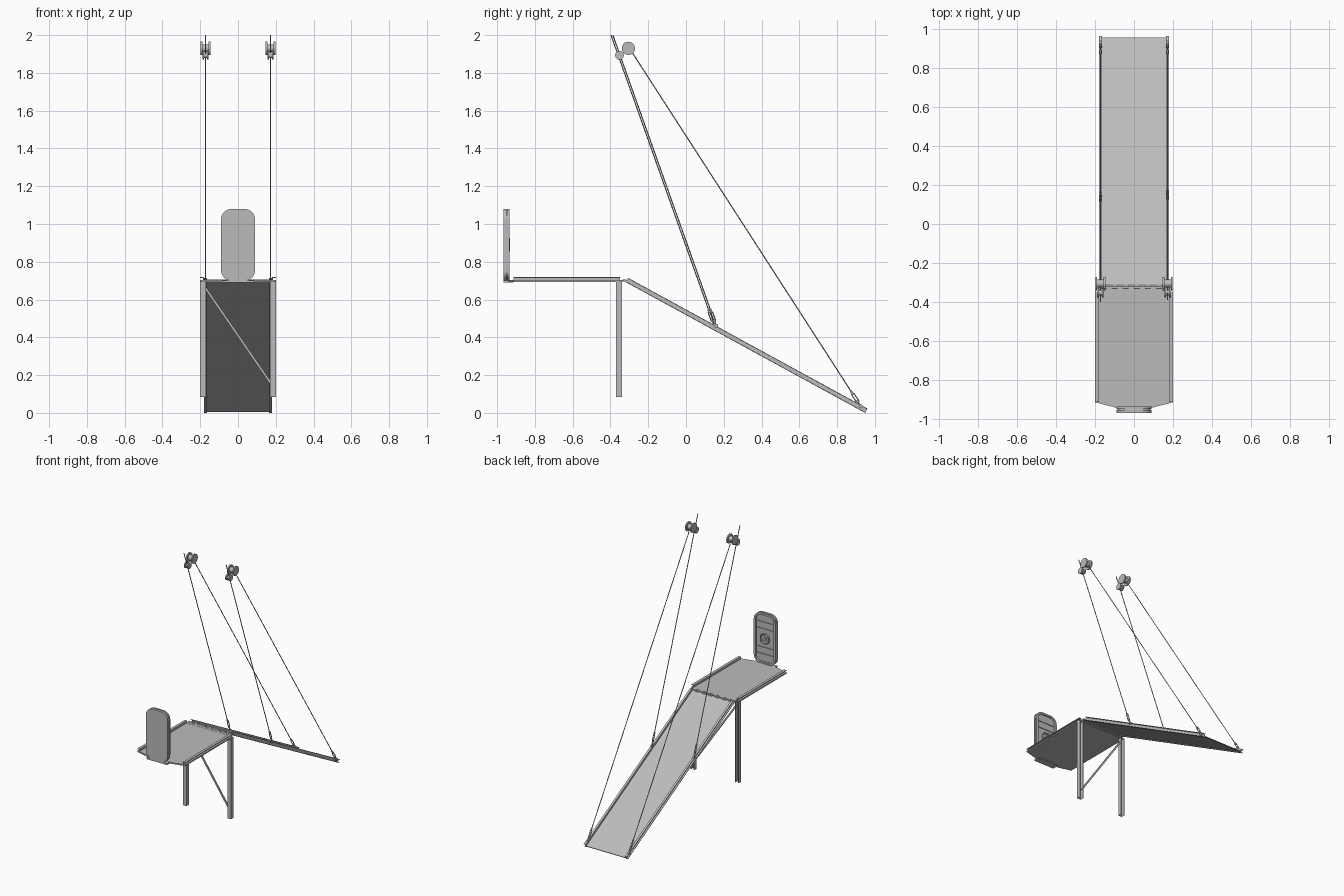
import bpy, bmesh, math
from mathutils import Vector, Matrix

if "Cube" in bpy.data.objects:
    bpy.data.objects.remove(bpy.data.objects["Cube"])

grey = bpy.data.materials.new("plain_grey")
grey.use_nodes = True
COLOUR = (0.5, 0.5, 0.5, 1)
grey.diffuse_color = COLOUR
grey.node_tree.nodes["Principled BSDF"].inputs["Base Color"].default_value = COLOUR

X, Y, Z = Vector((1, 0, 0)), Vector((0, 1, 0)), Vector((0, 0, 1))


def extrude(name, profile, start, end, up=Z, recess=None):
    """Sweep a flat profile (side, up) from start to end; optionally sink the end face."""
    start, end = Vector(start), Vector(end)
    d = (end - start).normalized()
    side = d.cross(up).normalized()
    up = side.cross(d)
    bm = bmesh.new()
    a = [bm.verts.new(start + side * p + up * q) for p, q in profile]
    b = [bm.verts.new(end + side * p + up * q) for p, q in profile]
    n = len(a)
    for i in range(n):
        bm.faces.new((a[i], a[(i + 1) % n], b[(i + 1) % n], b[i]))
    bm.faces.new(a)
    cap = bm.faces.new(b)
    bmesh.ops.recalc_face_normals(bm, faces=bm.faces)
    if recess:
        bmesh.ops.inset_region(bm, faces=[cap], thickness=recess[0])
        bmesh.ops.inset_region(bm, faces=[cap], thickness=0.002)
        bmesh.ops.translate(bm, verts=cap.verts, vec=-d * recess[1])
    mesh = bpy.data.meshes.new(name)
    bm.to_mesh(mesh)
    bm.free()
    mesh.materials.append(grey)
    ob = bpy.data.objects.new(name, mesh)
    bpy.context.collection.objects.link(ob)
    return ob


def rect(x0, x1, y0, y1):
    return [(x0, y0), (x1, y0), (x1, y1), (x0, y1)]


def circle(r, n=24):
    return [(r * math.cos(math.tau * i / n), r * math.sin(math.tau * i / n)) for i in range(n)]


def rounded(w, h, r, cz):
    pts = []
    for k, (sx, sz) in enumerate([(1, 1), (-1, 1), (-1, -1), (1, -1)]):
        for i in range(9):
            t = math.pi / 2 * (k + i / 8)
            pts.append((sx * (w - r) + r * math.cos(t), cz + sz * (h - r) + r * math.sin(t)))
    return pts


def channel(s, x0, x1, h, t=0.004):
    """C section, web at x0 and open towards x1."""
    pts = [(x0, -h), (x1, -h), (x1, t - h), (x0 + t, t - h),
           (x0 + t, h - t), (x1, h - t), (x1, h), (x0, h)]
    return [(s * p, q) for p, q in pts]


def rod(name, a, b, r, n=8):
    ob = extrude(name, circle(r, n), a, b, X if abs((Vector(b) - Vector(a)).normalized().x) < 0.9 else Z)
    for f in ob.data.polygons:
        f.use_smooth = len(f.vertices) == 4
    return ob


# Sloping ramp
top, foot = Vector((0, -0.312, 0.703)), Vector((0, 0.955, 0.011))
slope = (foot - top).normalized()
normal = X.cross(slope)
extrude("ramp_plate", rect(-0.166, 0.166, -0.008, -0.002), top, foot, normal)

# Raised deck with a pointed front edge
outline = [(-0.2, -0.35), (-0.2, -0.912), (-0.1, -0.938), (0.1, -0.938), (0.2, -0.912), (0.2, -0.35)]
extrude("deck_plate", outline, (0, 0, 0.703), (0, 0, 0.693), Y).scale.x = 1
extrude("panel_foot", rect(-0.085, 0.085, 0.69, 0.702), (0, -0.966, 0), (0, -0.915, 0))

# Interleaved hinge between deck and ramp
extrude("hinge_deck_leaf", rect(-0.18, 0.18, 0.695, 0.704), (0, -0.355, 0), (0, -0.333, 0))
for i in range(12):
    x = -0.168 + i * 0.028
    end = -0.316 if i % 2 else -0.308
    extrude("hinge_tooth", rect(x, x + 0.028, 0.696, 0.706 if i % 2 else 0.702),
            (0, -0.335, 0), (0, end, 0))
rod("hinge_pin", (-0.185, -0.325, 0.7), (0.185, -0.325, 0.7), 0.006)

for s, side in ((-1, "right"), (1, "left")):
    # Side rails of ramp and deck
    extrude(side + "_ramp_rail", channel(s, 0.164, 0.18, 0.013), top, foot, normal)
    extrude(side + "_deck_rail", channel(s, 0.18, 0.2, 0.013), (0, -0.912, 0.706), (0, -0.35, 0.706))

    # Support legs, channel section open at the back
    u = [(-0.015, 0.015), (-0.015, -0.015), (-0.011, -0.015), (-0.011, 0.011),
         (0.011, 0.011), (0.011, -0.015), (0.015, -0.015), (0.015, 0.015)]
    extrude(side + "_leg", u, (s * 0.185, -0.355, 0.085), (s * 0.185, -0.355, 0.695), -Y)

    # Winch drum and guide pulley
    cx = s * 0.172
    for label, y, z, r, w, hub in (("drum", -0.305, 1.93, 0.035, 0.026, 0.02),
                                   ("pulley", -0.352, 1.893, 0.023, 0.017, 0.014)):
        rod(side + "_" + label + "_hub", (cx - w, y, z), (cx + w, y, z), hub, 24)
        for e in (-1, 1):
            rod(side + "_" + label + "_flange", (cx + e * w, y, z), (cx + e * (w - 0.009), y, z), r, 32)

    # Cables, each ending in a turnbuckle and a lug on the rail
    shift = s * 0.005
    runs = (("hoist", (cx, -0.392 + shift, 2.0), (cx, 0.155 + shift, 0.46)),
            ("lowering", (cx, -0.283, 1.905), (cx, 0.925, 0.035)))
    for label, a, b in runs:
        a, b = Vector(a), Vector(b)
        d = (b - a).normalized()
        across = d.cross(X)
        neck = b - d * 0.085
        rod(side + "_" + label + "_cable", a, neck, 0.003, 6)
        rod(side + "_" + label + "_buckle_top", neck - d * 0.01, neck + d * 0.012, 0.006)
        rod(side + "_" + label + "_buckle_end", b - d * 0.038, b - d * 0.024, 0.007)
        for e in (-1, 1):
            off = across * e * 0.007
            rod(side + "_" + label + "_buckle_bar", neck + d * 0.006 + off, b - d * 0.028 + off, 0.003, 6)
        rod(side + "_" + label + "_eye_bolt", b - d * 0.03, b, 0.004)
        extrude(side + "_" + label + "_lug", circle(0.011, 12), b - X * 0.005, b + X * 0.005)

# Diagonal brace between the legs
extrude("leg_brace", rect(-0.004, 0.004, -0.006, 0.006), (-0.175, -0.355, 0.665), (0.175, -0.355, 0.155), X)

# Upright end panel: front shell, seal, and framed inner side
extrude("panel_shell", rounded(0.09, 0.19, 0.055, 0.89), (0, -0.967, 0), (0, -0.951, 0))
extrude("panel_seal", rounded(0.083, 0.183, 0.05, 0.89), (0, -0.952, 0), (0, -0.946, 0))
extrude("panel_frame", rounded(0.09, 0.19, 0.055, 0.89), (0, -0.947, 0), (0, -0.935, 0), recess=(0.014, 0.009))

# Inner ribs and hand wheel
for z in (0.77, 0.82, 0.96, 1.01):
    extrude("panel_rib", rect(-0.066, 0.066, z - 0.005, z + 0.005), (0, -0.946, 0), (0, -0.939, 0))
bpy.ops.mesh.primitive_torus_add(location=(0, -0.938, 0.89), rotation=(math.pi / 2, 0, 0),
                                 major_radius=0.036, minor_radius=0.005,
                                 major_segments=32, minor_segments=8)
wheel = bpy.context.object
wheel.name = "hand_wheel"
wheel.data.materials.append(grey)
bpy.ops.object.shade_smooth()
rod("wheel_hub", (0, -0.946, 0.89), (0, -0.934, 0.89), 0.012, 16)
for k in range(3):
    t = math.pi / 2 + k * math.tau / 3
    rod("wheel_spoke", (0, -0.938, 0.89),
        (0.036 * math.cos(t), -0.938, 0.89 + 0.036 * math.sin(t)), 0.003, 6)
